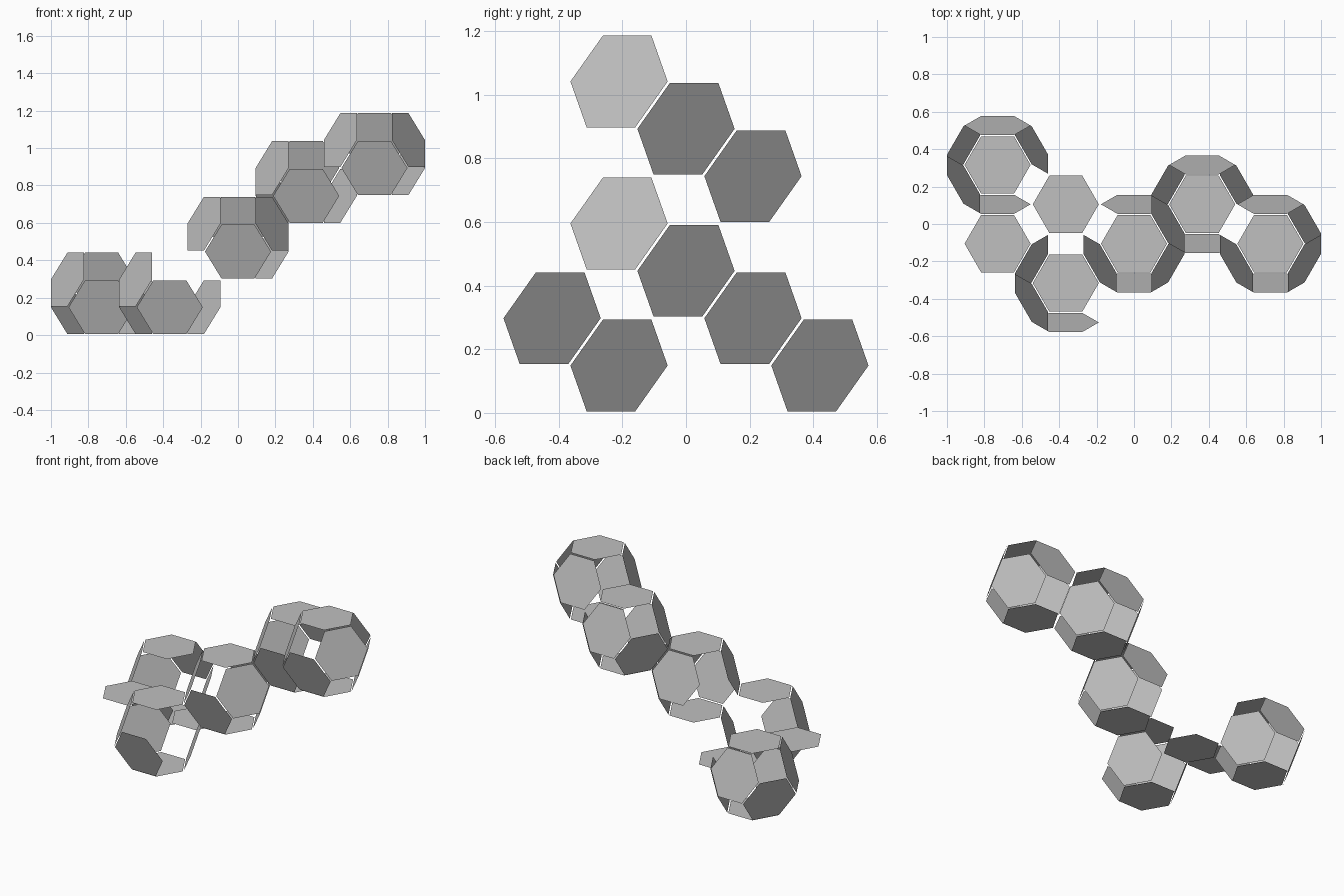
import bpy, bmesh
from math import radians, sin, cos, sqrt, tau
from mathutils import Vector

cube = bpy.data.objects.get("Cube")
if cube:
    bpy.data.objects.remove(cube, do_unlink=True)

SHRINK = 0.968              # panels are slightly smaller than the cell faces
A = 2 / (10 + SHRINK)       # edge length of a cell
H = A * sqrt(6) / 3         # vertical lattice step
ROW = A / sqrt(3)           # lattice step in depth
INRADIUS = A * sqrt(6) / 2  # cell centre to hexagon

grey = bpy.data.materials.new("warm_free_grey")
grey.name = "plain_grey"
grey.use_nodes = True
colour = (0.53, 0.53, 0.53, 1)
grey.diffuse_color = colour
grey.node_tree.nodes["Principled BSDF"].inputs["Base Color"].default_value = colour

# Hexagon directions of a cell: (azimuth in degrees, normal z)
FACES = {"top": (-90, 1), "bottom": (-90, -1)}
for az in (90, 210, 330):
    FACES[f"upper_{az}"] = (az, 1 / 3)
for az in (30, 150, 270):
    FACES[f"lower_{az}"] = (az, -1 / 3)


def add_hexagon(bm, centre, face):
    az, nz = FACES[face]
    az = radians(az)
    flat = sqrt(max(0, 1 - nz * nz))
    normal = Vector((flat * cos(az), flat * sin(az), nz))
    tangent = Vector((-sin(az), cos(az), 0))
    up = normal.cross(tangent)
    middle = centre + normal * INRADIUS
    bm.faces.new([bm.verts.new(middle + SHRINK * A * (tangent * cos(i * tau / 6) + up * sin(i * tau / 6)))
                  for i in range(6)])


def build_cell(name, column, row, level, faces):
    centre = Vector((column * A, row * ROW, level * H))
    bm = bmesh.new()
    for face in faces:
        add_hexagon(bm, centre, face)
    mesh = bpy.data.meshes.new(name)
    bm.to_mesh(mesh)
    bm.free()
    mesh.materials.append(grey)
    bpy.context.collection.objects.link(bpy.data.objects.new(name, mesh))


def all_but(*missing):
    return [f for f in FACES if f not in missing]


# Open truncated octahedra, with the joining faces left out
build_cell("back_foot_cell", -4, 3, 1.5, all_but("upper_330"))
build_cell("front_foot_cell", -2, -3, 1.5, all_but("upper_330", "upper_90"))
build_cell("middle_cell", 0, -1, 3.5, all_but("lower_150"))
build_cell("upper_cell", 2, 1, 5.5, all_but("upper_330"))
build_cell("top_cell", 4, -1, 6.5, all_but("lower_150"))

# Loose floor panels between the feet
build_cell("inner_floor_panel", -2, 1, 2.5, ["bottom"])
build_cell("outer_floor_panel", -4, -1, 3.5, ["bottom"])
